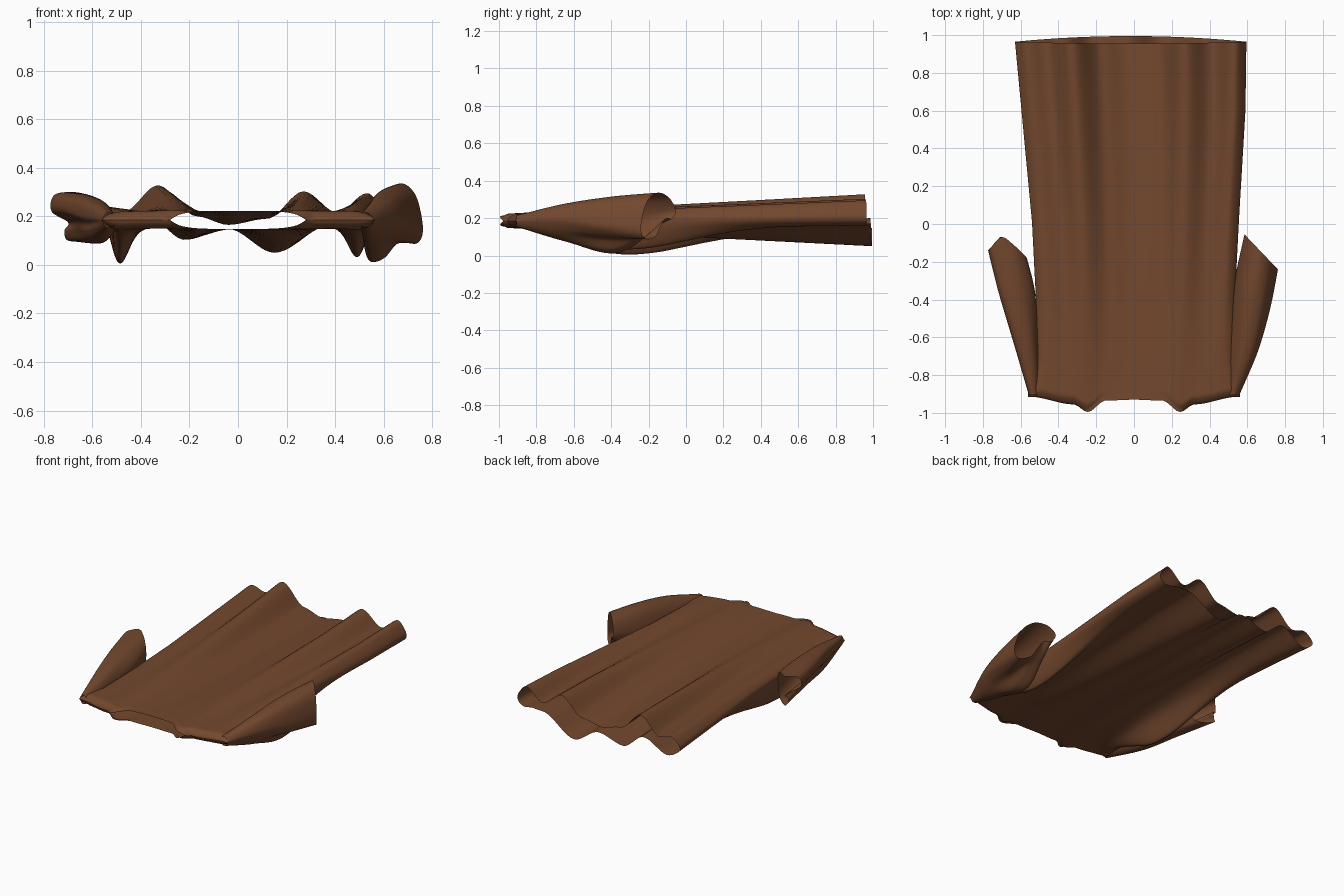
import bpy, math

if "Cube" in bpy.data.objects:
    bpy.data.objects.remove(bpy.data.objects["Cube"])

cloth = bpy.data.materials.new("brown_cloth")
cloth.diffuse_color = (0.17, 0.064, 0.027, 1)
cloth.use_nodes = True
cloth.node_tree.nodes["Principled BSDF"].inputs["Base Color"].default_value = cloth.diffuse_color


def keyed(keys, x, level=True):
    """Interpolate (x, value) keys, smooth and level at each key or linear."""
    if x <= keys[0][0]:
        return keys[0][1]
    for (a, p), (b, q) in zip(keys, keys[1:]):
        if x <= b:
            t = (x - a) / (b - a)
            return p + (q - p) * (t * t * (3 - 2 * t) if level else t)
    return keys[-1][1]


def loft(name, rings):
    """Join closed rings of equal length into an open cloth tube."""
    n = len(rings[0])
    verts = [p for r in rings for p in r]
    faces = [(j * n + i, j * n + (i + 1) % n, (j + 1) * n + (i + 1) % n, (j + 1) * n + i)
             for j in range(len(rings) - 1) for i in range(n)]
    me = bpy.data.meshes.new(name)
    me.from_pydata(verts, [], faces)
    me.materials.append(cloth)
    me.polygons.foreach_set("use_smooth", [True] * len(faces))
    me.update()
    ob = bpy.data.objects.new(name, me)
    bpy.context.collection.objects.link(ob)
    return ob


# Shirt body: wavy hem at the back, closed shoulders and open neck at the front
HEM_TOP = [(-.63, .23), (-.57, .25), (-.47, .22), (-.33, .328), (-.17, .2), (-.04, .165),
           (.12, .19), (.27, .303), (.41, .215), (.54, .305), (.6, .27)]
HEM_LOW = [(-.63, .13), (-.55, .115), (-.37, .2), (-.22, .103), (-.04, .148),
           (.15, .05), (.39, .17), (.47, .17), (.56, .145)]
LEFT = [(-.92, -.56), (-.84, -.535), (-.75, -.515), (-.4, -.52), (0, -.54), (.97, -.63)]
RIGHT = [(-.92, .56), (-.84, .545), (-.75, .53), (-.4, .535), (0, .555), (.6, .59), (.97, .595)]
NECK = [(0, -.93), (.15, -.935), (.245, -.995), (.32, -.955), (.55, -.915)]


def body_point(v, t, top):
    u = math.sin(v * math.pi / 2)
    edge = math.sqrt(max(0, 1 - abs(u) ** 14))
    yn = -.94 + 1.91 * t
    l, r = keyed(LEFT, yn, False), keyed(RIGHT, yn, False)
    x = (l + r) / 2 + u * (r - l) / 2
    y0 = keyed(NECK, abs(x))
    hem = .965 + (-.01 if top else .03) * (1 - u * u)
    y = y0 + (hem - y0) * t
    # fold strength grows towards the hem
    hx = -.63 + 1.225 * (u + 1) / 2
    zt = .222 + (keyed(HEM_TOP, hx) - .222) * t
    zb = .148 + (keyed(HEM_LOW, hx) - .148) * t
    mid = (zt + zb) / 2
    gap = math.sqrt(max(0, 1 - (abs(x) / .27) ** 4))
    gap = max(gap, math.sqrt(min(1, (y - y0) / .04)))
    z = mid + ((zt if top else zb) - mid) * edge * gap
    if not top:  # cloth sagging below the armpits
        reach = .3 if y < -.35 else .5
        depth = .165 if x < 0 else .135
        z -= depth * gap * math.sqrt(edge) * math.exp(-((abs(x) - .495) / .055) ** 2 - ((y + .35) / reach) ** 2)
    return (x, y, max(z, .002))


NU, NY = 90, 70
rings = []
for j in range(NY + 1):
    t = (j / NY) ** 1.5
    ring = [body_point(-1 + 2 * i / NU, t, True) for i in range(NU + 1)]
    ring += [body_point(1 - 2 * i / NU, t, False) for i in range(1, NU)]
    rings.append(ring)
loft("shirt_body", rings)


# Sleeves: crumpled tubes folded back beside the body
def curve(p, t):
    """Catmull-Rom through four values."""
    a, b, c, d = p
    return .5 * (2 * b + (c - a) * t + (2 * a - 5 * b + 4 * c - d) * t * t
                 + (3 * b - a - 3 * c + d) * t ** 3)


def smooth_ring(pts, n=8):
    m = len(pts)
    return [tuple(curve([pts[(i + k) % m][c] for k in (-1, 0, 1, 2)], s / n) for c in range(3))
            for i in range(m) for s in range(n)]


def sleeve(name, sections, steps=14):
    rs = [smooth_ring([(x, fy(x), z) for x, z in pts]) for fy, pts in sections]
    rs = [rs[0]] + rs + [rs[-1]]
    out = []
    for k in range(1, len(rs) - 2):
        for s in range(steps + (k == len(rs) - 3)):
            out.append([tuple(curve([rs[k + o][i][c] for o in (-1, 0, 1, 2)], s / steps)
                              for c in range(3)) for i in range(len(rs[0]))])
    return loft(name, out)


sleeve("right_sleeve", [
    (lambda x: -.905, [(.50, .19), (.51, .21), (.53, .215), (.545, .205), (.557, .19),
                       (.557, .18), (.55, .165), (.54, .155), (.52, .155), (.505, .165)]),
    (lambda x: -.66 - .3 * (x - .6), [(.51, .2), (.54, .25), (.58, .275), (.63, .26), (.655, .2),
                                      (.64, .15), (.61, .11), (.57, .08), (.53, .08), (.51, .13)]),
    (lambda x: -.38 - .6 * (x - .6), [(.53, .2), (.57, .29), (.63, .315), (.69, .28), (.72, .17),
                                      (.69, .11), (.64, .085), (.605, .03), (.55, .02), (.53, .1)]),
    (lambda x: -.06 - 1.05 * (x - .59), [(.585, .24), (.62, .31), (.68, .335), (.735, .28), (.762, .15),
                                         (.74, .09), (.69, .10), (.665, .15), (.635, .2), (.605, .195)])])
sleeve("left_sleeve", [
    (lambda x: -.905, [(-.50, .19), (-.52, .21), (-.54, .215), (-.55, .205), (-.557, .19),
                       (-.557, .18), (-.55, .165), (-.54, .155), (-.53, .155), (-.505, .165)]),
    (lambda x: -.62, [(-.51, .2), (-.54, .25), (-.59, .265), (-.63, .25), (-.64, .2),
                      (-.62, .17), (-.62, .14), (-.60, .11), (-.55, .1), (-.51, .14)]),
    (lambda x: -.36, [(-.53, .22), (-.58, .275), (-.65, .29), (-.705, .27), (-.715, .22),
                      (-.67, .18), (-.66, .14), (-.64, .10), (-.57, .09), (-.53, .14)]),
    (lambda x: -.06 - .95 * abs(x + .69), [(-.575, .24), (-.63, .29), (-.70, .30), (-.76, .285), (-.768, .22),
                                           (-.70, .175), (-.715, .14), (-.70, .10), (-.62, .105), (-.575, .16)])])
